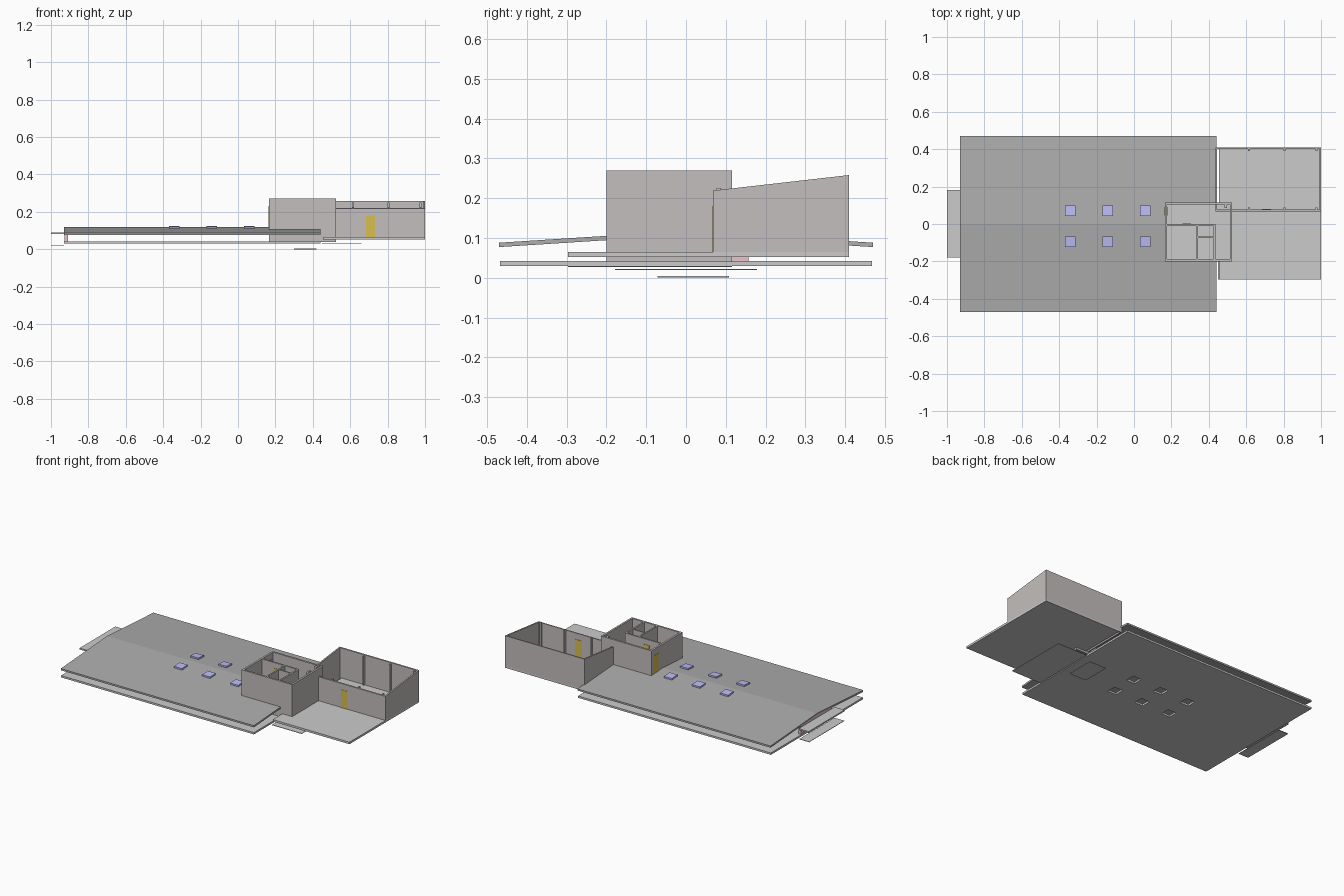
import bpy, bmesh

if "Cube" in bpy.data.objects:
    bpy.data.objects.remove(bpy.data.objects["Cube"])


def mat(name, rgb):
    m = bpy.data.materials.new(name)
    m.diffuse_color = (*rgb, 1)
    m.use_nodes = True
    m.node_tree.nodes["Principled BSDF"].inputs["Base Color"].default_value = m.diffuse_color
    return m


GLASS = mat("skylight_blue", (0.5, 0.5, 0.92))
OCHRE = mat("door_ochre", (0.70, 0.52, 0.08))
PINK = mat("glazing_pink", (0.85, 0.55, 0.6))
DARK = mat("roof_grey", (0.42, 0.42, 0.42))
WALL = mat("wall_grey", (0.55, 0.52, 0.51))


def prism(name, yz, x0, x1, m=None):
    """Extrude a (y, z) profile along x."""
    bm = bmesh.new()
    f = bm.faces.new([bm.verts.new((x0, y, z)) for y, z in yz])
    r = bmesh.ops.extrude_face_region(bm, geom=[f])
    vs = [v for v in r["geom"] if isinstance(v, bmesh.types.BMVert)]
    bmesh.ops.translate(bm, verts=vs, vec=(x1 - x0, 0, 0))
    bmesh.ops.recalc_face_normals(bm, faces=bm.faces)
    me = bpy.data.meshes.new(name)
    bm.to_mesh(me)
    bm.free()
    ob = bpy.data.objects.new(name, me)
    bpy.context.collection.objects.link(ob)
    if m:
        me.materials.append(m)
    return ob


def box(name, x0, x1, y0, y1, z0, z1, m=None):
    return prism(name, [(y0, z0), (y1, z0), (y1, z1), (y0, z1)], x0, x1, m)


SKY = [(x, y) for x in (-0.34, -0.14, 0.06) for y in (-0.095, 0.07)]

# main hall floor with six square openings
floor = box("hall_floor", -0.93, 0.44, -0.467, 0.467, 0.03, 0.042)
for i, (x, y) in enumerate(SKY):
    cut = box(f"floor_cutter_{i}", x - .03, x + .03, y - .03, y + .03, 0, 0.06)
    cut.hide_render = True
    cut.hide_set(True)
    b = floor.modifiers.new("opening", 'BOOLEAN')
    b.operation, b.object, b.solver = 'DIFFERENCE', cut, 'EXACT'
bpy.context.view_layer.update()
dg = bpy.context.evaluated_depsgraph_get()
cut_mesh = bpy.data.meshes.new_from_object(floor.evaluated_get(dg))
floor.modifiers.clear()
floor.data = cut_mesh
for o in [o for o in bpy.data.objects if "cutter" in o.name]:
    bpy.data.objects.remove(o)

# shallow gable roof
prism("gable_roof", [(-.47, .077), (0, .107), (.47, .077),
                     (.47, .088), (0, .118), (-.47, .088)], -0.93, 0.442, DARK)

# skylights lying on the roof slope
for i, (x, y) in enumerate(SKY):
    def rz(v):
        return 0.118 - 0.0638 * abs(v)
    a, b = y - .028, y + .028
    prism(f"skylight_{i}", [(a, rz(a) - .001), (b, rz(b) - .001),
                            (b, rz(b) + .01), (a, rz(a) + .01)],
          x - .028, x + .028, GLASS)

# entrance end: glazed gable panel, canopy and step
prism("entrance_glazing", [(-.157, .042), (.157, .042), (.157, .097),
                           (0, .107), (-.157, .097)], -0.928, -0.91, PINK)
box("entrance_canopy", -1, -0.93, -0.18, 0.183, 0.081, 0.09)
box("entrance_step", -1, -0.93, -0.178, 0.178, 0.019, 0.022)

# thin pads below the building
box("terrace_pad", 0.45, 0.66, -0.297, 0.115, 0.027, 0.03)
box("pit_pad", 0.30, 0.42, -0.072, 0.108, 0.0, 0.004)

# terrace slab
box("terrace_slab", 0.455, 1.0, -0.297, 0.41, 0.052, 0.065)

# tower: outer walls, floor and partitions
T, Z0, Z1 = 0.012, 0.04, 0.27
box("tower_wall_left", .165, .165 + T, -.2, .115, Z0, Z1, WALL)
box("tower_wall_right", .525 - T, .525, -.2, .115, Z0, Z1, WALL)
box("tower_wall_front", .165 + T, .525 - T, -.2, -.2 + T, Z0, Z1, WALL)
box("tower_wall_back", .165 + T, .525 - T, .115 - T, .115, Z0, Z1, WALL)
box("tower_floor", .165 + T, .525 - T, -.2 + T, .115 - T, .11, .122)
box("partition_long", .165 + T, .435, -.01, 0, .122, Z1, WALL)
box("partition_right", .425, .435, -.2 + T, -.01, .122, Z1, WALL)
box("partition_middle", .333, .342, -.2 + T, -.01, .122, Z1, WALL)
box("partition_short", .342, .425, -.075, -.067, .122, Z1, WALL)
box("tower_post", .484, .498, .085, .103, .122, .268)

# annex: walls with tops rising to the back
W = 0.009
X0, X1, Y0, Y1 = 0.435, 1.0, 0.068, 0.41


def top(y):
    return 0.219 + (y - Y0) * 0.114


side = [(Y0, .052), (Y1, .052), (Y1, top(Y1)), (Y0, top(Y0))]
prism("annex_wall_left", side, X0, X0 + W, WALL)
prism("annex_wall_right", side, X1 - W, X1, WALL)
for n, a, b in (("front", Y0, Y0 + W), ("back", Y1 - W, Y1)):
    prism(f"annex_wall_{n}", [(a, .052), (b, .052), (b, top(b)), (a, top(a))],
          X0 + W, X1 - W, WALL)

# posts inside the annex walls
for i, x in enumerate((.615, .805, .975)):
    box(f"front_post_{i}", x - .005, x + .005, Y0 + W, Y0 + .02, .065, .226)
    box(f"back_post_{i}", x - .005, x + .005, Y1 - .02, Y1 - W, .065, .25)

# doors
box("annex_door", .685, .732, Y0 - .002, Y0 + W + .002, .065, .18, OCHRE)
box("tower_door", .163, .165 + T + .002, .045, .09, .115, .23, OCHRE)
box("partition_door", .26, .305, -.012, .002, .122, .235, OCHRE)
